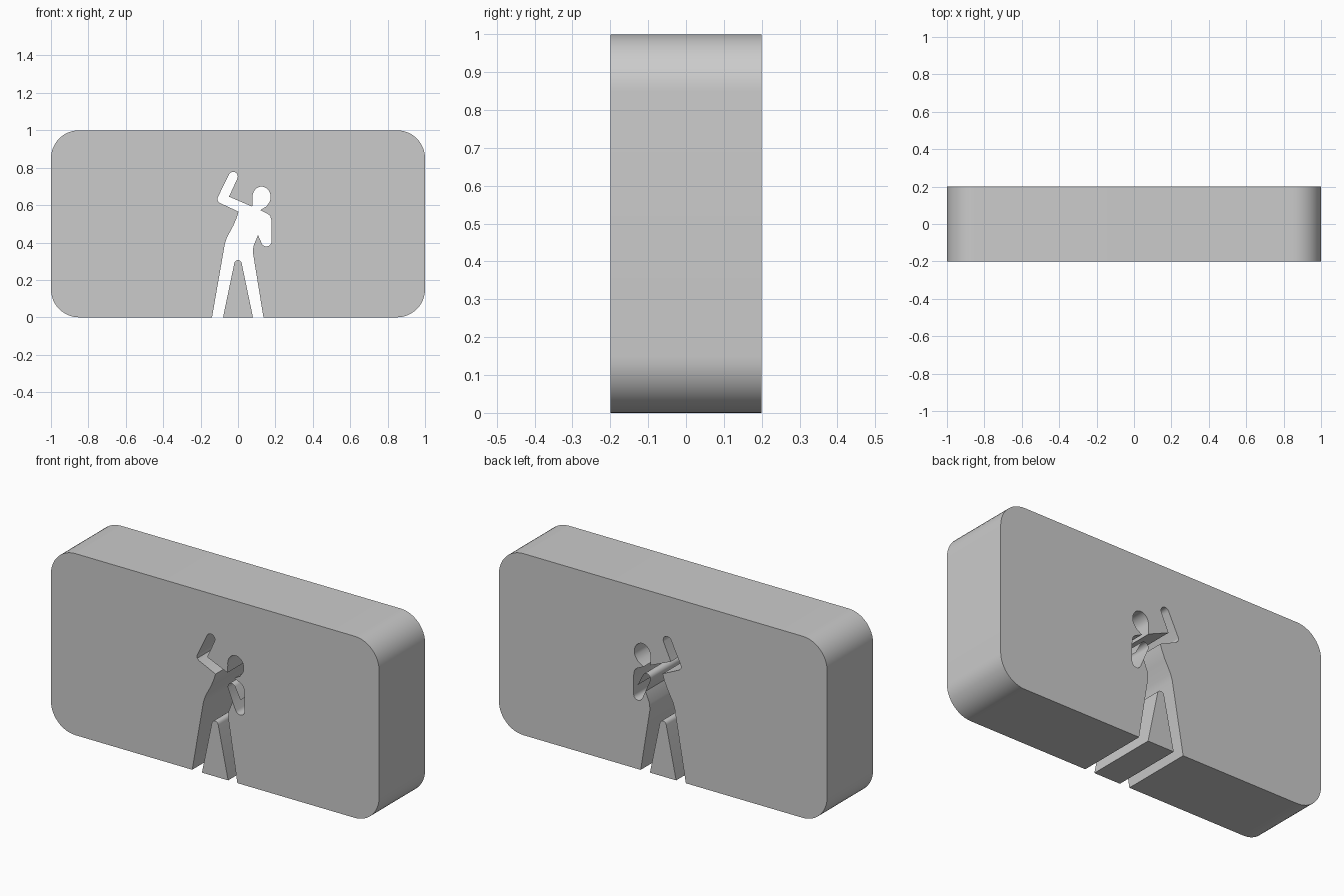
import bpy, bmesh
from math import cos, sin, radians

if "Cube" in bpy.data.objects:
    bpy.data.objects.remove(bpy.data.objects["Cube"])

HALF_DEPTH = 0.2


def arc(cx, cz, rx, rz, start, end, n=10):
    angles = [radians(start + (end - start) * i / n) for i in range(n + 1)]
    return [(cx + rx * cos(a), cz + rz * sin(a)) for a in angles]


def extrude_profile(name, points, closed=True):
    """Extrude an x-z profile through the depth; open profiles become thin sheets."""
    bm = bmesh.new()
    front = [bm.verts.new((x, -HALF_DEPTH, z)) for x, z in points]
    back = [bm.verts.new((x, HALF_DEPTH, z)) for x, z in points]
    n = len(points)
    for i in range(n if closed else n - 1):
        j = (i + 1) % n
        bm.faces.new((front[i], front[j], back[j], back[i]))
    if closed:
        bm.faces.new(front)
        bm.faces.new(back[::-1])
        bmesh.ops.recalc_face_normals(bm, faces=bm.faces)
    mesh = bpy.data.meshes.new(name)
    bm.to_mesh(mesh)
    bm.free()
    obj = bpy.data.objects.new(name, mesh)
    bpy.context.collection.objects.link(obj)
    bpy.context.view_layer.objects.active = obj
    obj.select_set(True)
    bpy.ops.object.shade_smooth_by_angle(angle=radians(30))
    obj.select_set(False)
    return obj


# Figure-shaped opening, left foot up and over to right foot
opening = [(-0.139, 0), (-0.071, 0.39), (-0.06, 0.425), (-0.025, 0.49),
           (-0.006, 0.535), (0.003, 0.565)]
# raised arm
opening += [(-0.098, 0.612), (-0.108, 0.622), (-0.11, 0.636), (-0.105, 0.648)]
opening += arc(-0.026, 0.753, 0.025, 0.025, 160, -25)
opening += [(-0.048, 0.645), (0.076, 0.592)]
# head and neck
opening += arc(0.126, 0.643, 0.049, 0.056, 190, -25, 16)
opening += [(0.152, 0.593), (0.118, 0.573)]
# bent arm and hand
opening += [(0.158, 0.554), (0.172, 0.542), (0.178, 0.522), (0.18, 0.48)]
opening += arc(0.152, 0.405, 0.027, 0.026, 0, -160)
# waist and right leg
opening += [(0.107, 0.44), (0.082, 0.38), (0.08, 0.345), (0.136, 0)]

# Rounded block around the opening
R = 0.15
block = opening[:]
for sx, cz, a in ((1, R, -90), (1, 1 - R, 0), (-1, 1 - R, 90), (-1, R, 180)):
    block += arc(sx * (1 - R), cz, R, R, a, a + 90, 12)
extrude_profile("block", block)

# Wedge between the legs
wedge = [(-0.08, 0)] + arc(0, 0.285, 0.02, 0.021, 170, 10, 8) + [(0.08, 0)]
extrude_profile("leg_gap_wedge", wedge)

# Thin sheet outlining the inside of the bent arm
sheet = [(0.107, 0.44)] + arc(0.101, 0.515, 0.024, 0.025, 195, 30, 10) + [(0.155, 0.462)]
extrude_profile("arm_crease", sheet, closed=False)
